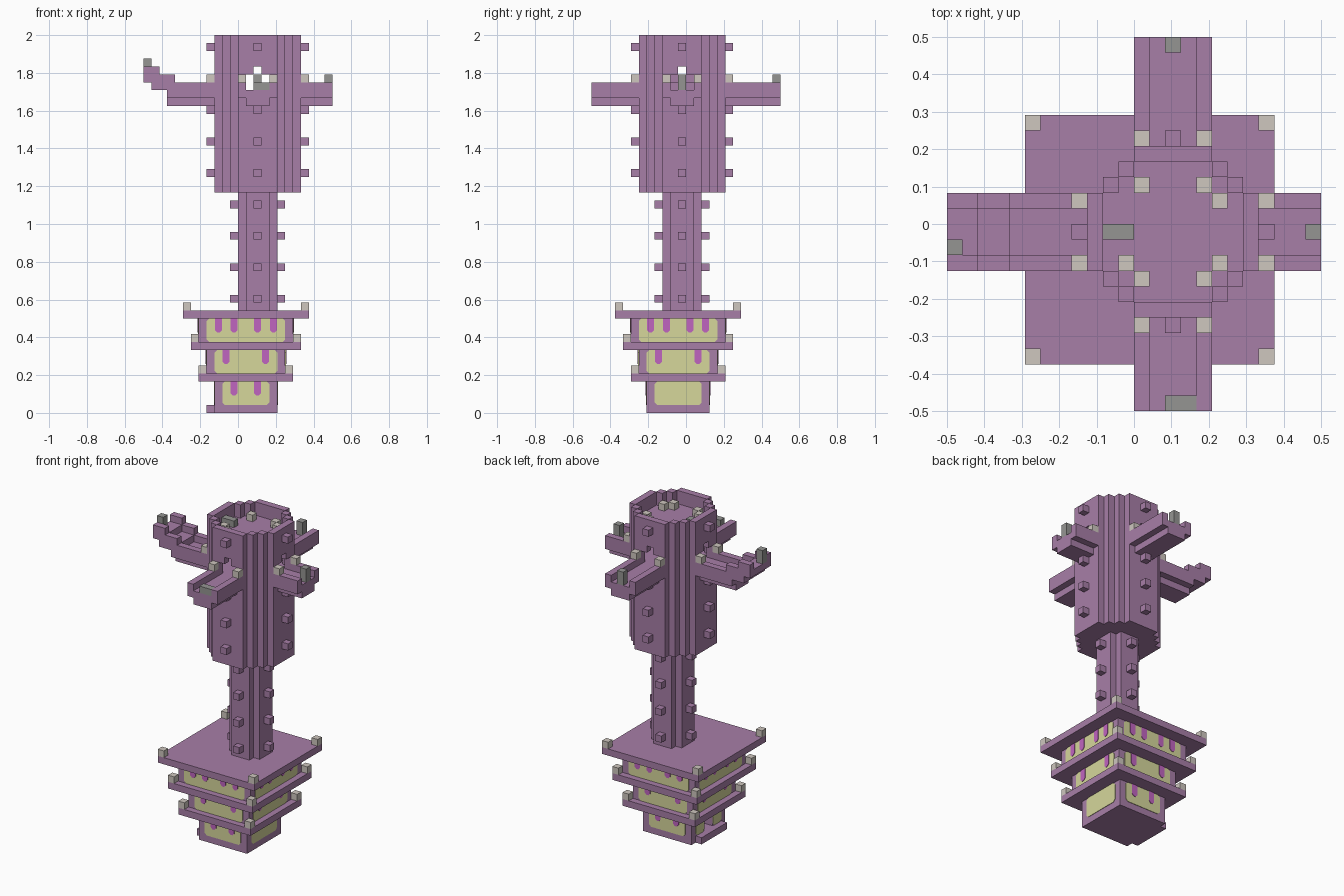
import bpy, bmesh, math
from mathutils import Vector, Matrix

U = 1 / 24  # one block

cube = bpy.data.objects.get("Cube")
if cube:
    bpy.data.objects.remove(cube, do_unlink=True)


def material(name, *rgb):
    m = bpy.data.materials.new(name)
    m.use_nodes = True
    m.diffuse_color = (*rgb, 1)
    m.node_tree.nodes["Principled BSDF"].inputs["Base Color"].default_value = (*rgb, 1)
    return m


purple = material("purple_stone", .39, .21, .39)
yellow = material("pale_yellow_brick", .67, .68, .33)
magenta = material("magenta_glass", .53, .13, .53)
pale = material("pale_lamp", .62, .57, .52)
grey = material("grey_block", .3, .3, .29)


def finish(name, bm, mat):
    mesh = bpy.data.meshes.new(name)
    bm.to_mesh(mesh)
    bm.free()
    mesh.materials.append(mat)
    bpy.context.collection.objects.link(bpy.data.objects.new(name, mesh))


def block_part(name, cells, mat):
    """Skin a set of unit blocks and merge the flat faces."""
    cells = set(cells)
    bm = bmesh.new()
    for c in cells:
        for axis in range(3):
            for sign in (-1, 1):
                n = Vector([sign if i == axis else 0 for i in range(3)])
                if tuple(int(a + b) for a, b in zip(c, n)) in cells:
                    continue
                a = Vector([1 if i == (axis + 1) % 3 else 0 for i in range(3)])
                b = n.cross(a)
                mid = Vector(c) + Vector((.5, .5, .5)) + n / 2
                corners = (-a - b, a - b, a + b, b - a)
                bm.faces.new([bm.verts.new((mid + p / 2) * U) for p in corners])
    bmesh.ops.remove_doubles(bm, verts=bm.verts, dist=U / 100)
    bmesh.ops.dissolve_limit(bm, angle_limit=.01, verts=bm.verts, edges=bm.edges)
    finish(name, bm, mat)


def box(x0, x1, y0, y1, z0, z1):
    return {(x, y, z) for x in range(x0, x1) for y in range(y0, y1) for z in range(z0, z1)}


def square(half, z0, z1):
    return box(1 - half, 1 + half, -1 - half, half - 1, z0, z1)


def turned(side, across, out, z):
    """Tower block on side 0 front, 1 left, 2 back, 3 right."""
    x, y = ((across, -out), (out, across), (-across, out), (-out, -across))[side]
    return (x + 2, y - 1, z)


def round_layer(limits, z0, z1):
    """Blocky disc; limits[d] is the reach of the row d away from the middle."""
    r = len(limits) - 1
    return {(x + 2, y - 1, z) for y in range(-r, r + 1)
            for x in range(-limits[abs(y)], limits[abs(y)] + 1) for z in range(z0, z1)}


def plate(name, side, half, u0, u1, z0, z1, cut, top_cut, thick, mat):
    """Thin plate with clipped corners on a wall of the base."""
    pts = [(u0 + cut, z0), (u1 - cut, z0), (u1, z0 + cut), (u1, z1 - top_cut),
           (u1 - top_cut, z1), (u0 + top_cut, z1), (u0, z1 - top_cut), (u0, z0 + cut)]
    if not top_cut:
        pts = pts[:4] + pts[6:]
    bm = bmesh.new()
    f = bm.faces.new([bm.verts.new((u * U, -half * U, z * U)) for u, z in pts])
    ext = bmesh.ops.extrude_face_region(bm, geom=[f])["geom"]
    verts = [v for v in ext if isinstance(v, bmesh.types.BMVert)]
    bmesh.ops.translate(bm, verts=verts, vec=(0, -thick, 0))
    bmesh.ops.recalc_face_normals(bm, faces=bm.faces)
    turn = Matrix.Translation((U, -U, 0)) @ Matrix.Rotation(side * math.pi / 2, 4, 'Z')
    bm.transform(turn)
    finish(name, bm, mat)


# Stepped base: three storeys, each under a wider slab
storeys = ((4, 0, (-2, 1)), (5, 5, (-3, 2)), (6, 9, (-4, -2, 1, 3)))
doorway = box(-3, -1, -2, 0, 1, 3)
lamps = set()
for i, (half, z, streaks) in enumerate(storeys):
    top = 4 * (i + 1)
    wall = square(half, z, top)
    block_part(f"storey_wall_{i}", wall - doorway if i == 0 else wall, purple)
    block_part(f"storey_slab_{i}", square(half + 2 if i < 2 else 8, top, top + 1), purple)
    lamps |= {(x, y - 2, top + 1) for x in (-5 - i, 6 + i) for y in (-5 - i, 6 + i)}
    low = max(z, 1)
    for side in range(4):
        w = half - 2 if i == 0 else half - 1
        w = half - 1 if i else w
        spans = [(-w, w)]
        if i == 0 and side == 3:
            spans = [(-w, -1), (1, w)]
        if i == 0:
            spans = [(a - 1 if a == -w else a, b + 1 if b == w else b) for a, b in spans]
        for a, b in spans:
            plate("wall_panel", side, half, a, b, low, top, .35, .35, .003, yellow)
        if i == 0 and side % 2:
            continue
        for u in streaks:
            plate("hanging_streak", side, half, u + .05, u + .95, top - 1.8, top,
                  .3, 0, .006, magenta)
block_part("base_lamps", lamps, pale)
block_part("door_step", box(-4, -3, -4, 2, 0, 1), purple)

# Column and round tower head
block_part("column", round_layer((2, 2, 1), 13, 28), purple)
outer = (5, 5, 5, 4, 3, 2)
inner = (4, 4, 4, 3, 2)
tower = round_layer(outer, 28, 48)
tower -= round_layer(inner, 41, 44) | round_layer(inner, 46, 48)
for side in range(4):
    for out in (4, 5):
        tower -= {turned(side, a, out, z) for a in (-1, 0, 1) for z in (41, 42)}
        tower -= {turned(side, 0, out, 43)}
block_part("tower_head", tower, purple)

# Studs up all four sides
block_part("column_studs", {turned(s, 0, 3, z) for s in range(4)
                            for z in range(14, 28, 4)}, purple)
block_part("tower_studs", {turned(s, 0, 6, z) for s in range(4)
                           for z in (30, 34, 38, 46)}, purple)

# Trough-shaped arms: one (bottom, top) pair per block outward
flat = (39, 42)
arms = {"front_arm": [flat] * 6, "left_arm": [flat] * 4, "back_arm": [flat] * 7,
        "right_arm": [flat] * 5 + [(39, 43), (41, 43), (41, 44), (42, 44)]}
for side, (name, columns) in enumerate(arms.items()):
    cells = set()
    for i, (bottom, top) in enumerate(columns):
        for a in range(-2, 3):
            low = bottom + 1 if bottom == 39 and abs(a) == 2 else bottom
            high = top if abs(a) == 2 else top - 1
            cells |= {turned(side, a, 6 + i, z) for z in range(low, high)}
    block_part(name, cells, purple)

# Lamps beside the doorways and on the roof deck
block_part("arm_lamps", {turned(s, a, 6, 42) for s in range(4) for a in (-2, 2)}, pale)
deck = {(2 + sx * a, sy * b - 1, 46) for sx in (-1, 1) for sy in (-1, 1)
        for a, b in ((2, 3), (3, 2))}
block_part("deck_lamps", deck - {(-1, 1, 46)}, pale)

# Grey blocks at the arm ends and on the deck
block_part("front_arm_block", {turned(0, a, 11, 41) for a in (0, 1)}, grey)
block_part("left_arm_block", {turned(1, 0, 9, z) for z in (41, 42)}, grey)
block_part("back_arm_block", {turned(2, 0, 12, z) for z in (41, 42)}, grey)
block_part("right_arm_block", {turned(3, 1, 14, z) for z in (43, 44)}, grey)
block_part("deck_block", {turned(3, 0, d, 46) for d in (3, 4)}, grey)
